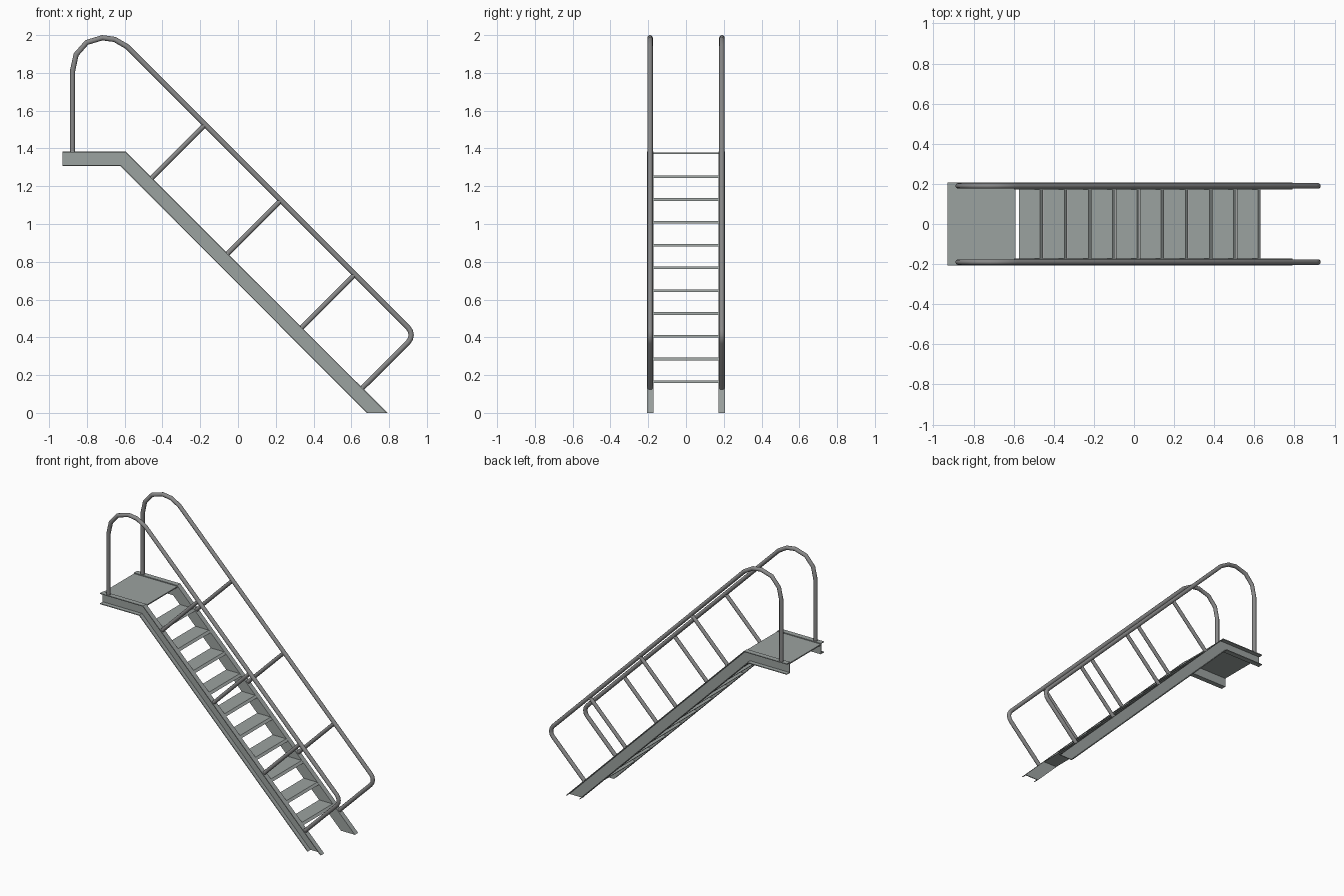
import bpy, bmesh
from math import sin, cos, radians
from mathutils import Vector

if "Cube" in bpy.data.objects:
    bpy.data.objects.remove(bpy.data.objects["Cube"])


def make_material(name, colour):
    mat = bpy.data.materials.new(name)
    mat.diffuse_color = (*colour, 1)
    mat.use_nodes = True
    mat.node_tree.nodes["Principled BSDF"].inputs["Base Color"].default_value = mat.diffuse_color
    return mat


STEEL = make_material("painted_steel", (0.33, 0.36, 0.35))
RAIL = make_material("rail_steel", (0.25, 0.25, 0.25))


def add_mirror(obj):
    mod = obj.modifiers.new("mirror_sides", 'MIRROR')
    mod.use_axis = (False, True, False)


def loft(name, rings, mirror=False):
    """Skin a list of equal closed rings and cap both ends."""
    n = len(rings[0])
    verts = [v for ring in rings for v in ring]
    faces = [(r * n + i, r * n + (i + 1) % n, (r + 1) * n + (i + 1) % n, (r + 1) * n + i)
             for r in range(len(rings) - 1) for i in range(n)]
    faces += [tuple(range(n)), tuple(range(len(verts) - n, len(verts)))]
    mesh = bpy.data.meshes.new(name)
    mesh.from_pydata(verts, [], faces)
    bm = bmesh.new()
    bm.from_mesh(mesh)
    bmesh.ops.recalc_face_normals(bm, faces=bm.faces)
    bm.to_mesh(mesh)
    bm.free()
    mesh.materials.append(STEEL)
    obj = bpy.data.objects.new(name, mesh)
    bpy.context.collection.objects.link(obj)
    if mirror:
        add_mirror(obj)


def prism(name, profile, half_width):
    """Extrude an x-z profile across y."""
    loft(name, [[(x, y, z) for x, z in profile] for y in (-half_width, half_width)])


def tube(name, points, radius):
    """Round tube along x-z points at the rail plane, mirrored to both sides."""
    curve = bpy.data.curves.new(name, 'CURVE')
    curve.dimensions = '3D'
    curve.bevel_depth = radius
    curve.bevel_resolution = 4
    curve.use_fill_caps = True
    curve.materials.append(RAIL)
    spline = curve.splines.new('POLY')
    spline.points.add(len(points) - 1)
    for p, (x, z) in zip(spline.points, points):
        p.co = (x, RAIL_Y, z, 1)
    obj = bpy.data.objects.new(name, curve)
    bpy.context.collection.objects.link(obj)
    bpy.ops.object.select_all(action='DESELECT')
    obj.select_set(True)
    bpy.context.view_layer.objects.active = obj
    bpy.ops.object.convert(target='MESH')
    obj = bpy.context.object
    bpy.ops.object.shade_smooth_by_angle(angle=radians(40))
    add_mirror(obj)


INNER, OUTER, RAIL_Y = 0.171, 0.207, 0.19

# Side stringers: outward-facing channel swept along platform and slope
stations = [((-0.93, 1.308), (-0.93, 1.385)),
            ((-0.625, 1.308), (-0.595, 1.385)),
            ((0.682, 0.0), (0.791, 0.0))]
f, web = 0.07, INNER + 0.006
section = [(INNER, 0), (OUTER, 0), (OUTER, f), (web, f),
           (web, 1 - f), (OUTER, 1 - f), (OUTER, 1), (INNER, 1)]
rings = []
for low, high in stations:
    low, high = Vector(low), Vector(high)
    ring = []
    for y, t in section:
        p = low.lerp(high, t)
        ring.append((p.x, y, p.y))
    rings.append(ring)
loft("side_stringer", rings, mirror=True)

# Top platform plate
prism("platform", [(-0.93, 1.371), (-0.592, 1.371), (-0.592, 1.379), (-0.93, 1.379)], INNER)

# Ten treads, ends cut parallel to the slope
for i in range(10):
    z = 1.25 - i * 0.1206
    h = 0.007
    back, front = 0.684 - z, 0.789 - z
    prism(f"tread_{i + 1}", [(back - h, z + h), (front - h, z + h),
                             (front + h, z - h), (back + h, z - h)], INNER)

# Handrail: post, crown bend, long slope, rounded lower corner, return leg
corner = [(0.863 + 0.054 * cos(radians(a)), 0.4125 + 0.054 * sin(radians(a)))
          for a in (45, 22, 0, -22, -45)]
rail = [(-0.876, 1.38), (-0.876, 1.81), (-0.857, 1.897), (-0.801, 1.961), (-0.718, 1.986),
        (-0.653, 1.977), (-0.589, 1.940)] + corner + [(0.655, 0.129)]
tube("handrail", rail, 0.014)

# Balusters square to the slope
for i, (x, z) in enumerate([(-0.174, 1.526), (0.227, 1.125), (0.619, 0.733)]):
    tube(f"baluster_{i + 1}", [(x, z), (x - 0.284, z - 0.284)], 0.013)
